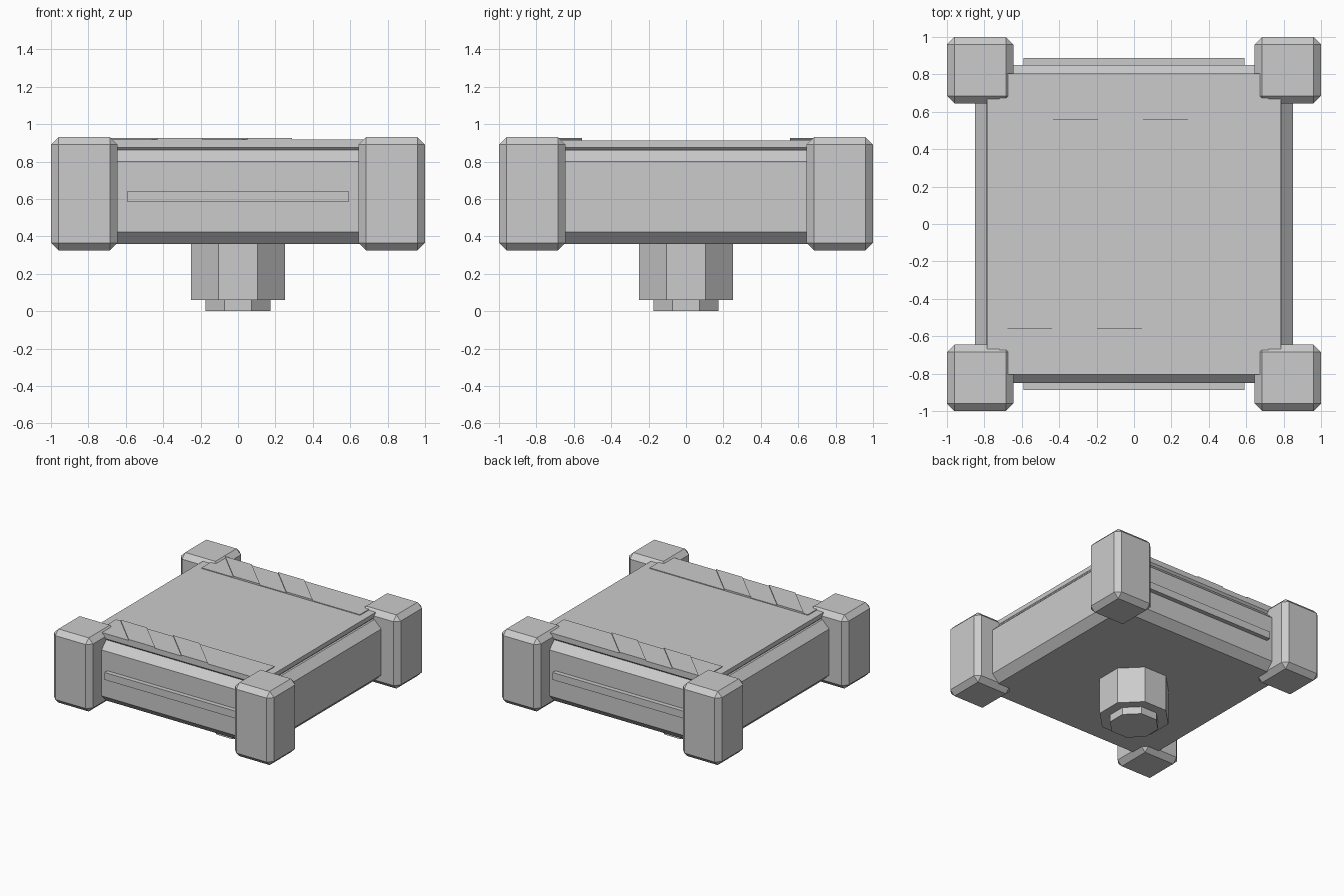
import bpy, bmesh, math

if "Cube" in bpy.data.objects:
    bpy.data.objects.remove(bpy.data.objects["Cube"])


def finish(bm, name):
    bmesh.ops.recalc_face_normals(bm, faces=bm.faces)
    me = bpy.data.meshes.new(name)
    bm.to_mesh(me)
    bm.free()
    ob = bpy.data.objects.new(name, me)
    bpy.context.collection.objects.link(ob)
    return ob


def prism(name, pts, z0, z1):
    """Extrude a flat outline from z0 to z1."""
    bm = bmesh.new()
    face = bm.faces.new([bm.verts.new((x, y, z0)) for x, y in pts])
    ext = bmesh.ops.extrude_face_region(bm, geom=[face])
    for v in ext["geom"]:
        if isinstance(v, bmesh.types.BMVert):
            v.co.z = z1
    return finish(bm, name)


def box(name, x0, x1, y0, y1, z0, z1, bevel=0.0, pick=lambda e: True):
    """Box with an optional one-segment chamfer on the picked edges."""
    bm = bmesh.new()
    bmesh.ops.create_cube(bm, size=1)
    for v in bm.verts:
        v.co.x = x1 if v.co.x > 0 else x0
        v.co.y = y1 if v.co.y > 0 else y0
        v.co.z = z1 if v.co.z > 0 else z0
    if bevel:
        bmesh.ops.bevel(bm, geom=[e for e in bm.edges if pick(e)], offset=bevel,
                        segments=1, affect='EDGES')
    return finish(bm, name)


def octagon(name, apothem, z0, z1):
    r = apothem / math.cos(math.pi / 8)
    angles = [math.pi / 8 + i * math.pi / 4 for i in range(8)]
    return prism(name, [(r * math.cos(a), r * math.sin(a)) for a in angles], z0, z1)


# Main body and top plate with an undercut lower edge
box("body", -0.85, 0.85, -0.85, 0.85, 0.36, 0.862, 0.062)
box("top_plate", -0.785, 0.785, -0.805, 0.805, 0.86, 0.912, 0.016,
    lambda e: all(v.co.z < 0.87 for v in e.verts))

# Corner posts
for sx, nx in ((-1, "left"), (1, "right")):
    for sy, ny in ((-1, "front"), (1, "back")):
        xs = sorted((sx * 0.645, sx))
        ys = sorted((sy * 0.645, sy))
        box(f"corner_post_{ny}_{nx}", *xs, *ys, 0.325, 0.93, 0.04)

# Warning strips with raised diagonal stripes, and side bars
for s, n in ((-1, "front"), (1, "back")):
    y0, y1 = sorted((s * 0.555, s * 0.805))
    box(f"strip_{n}", -0.72, 0.72, y0, y1, 0.905, 0.918)
    for i, x in enumerate((-0.68, -0.20)):
        prism(f"stripe_{n}_{i + 1}",
              [(x, y1), (x + 0.24, y1), (x + 0.49, y0), (x + 0.25, y0)], 0.91, 0.926)
    b0, b1 = sorted((s * 0.82, s * 0.887))
    box(f"side_bar_{n}", -0.592, 0.592, b0, b1, 0.583, 0.643)

# Octagonal stem and foot
octagon("stem", 0.25, 0.06, 0.38)
octagon("foot", 0.175, 0.0, 0.08)
